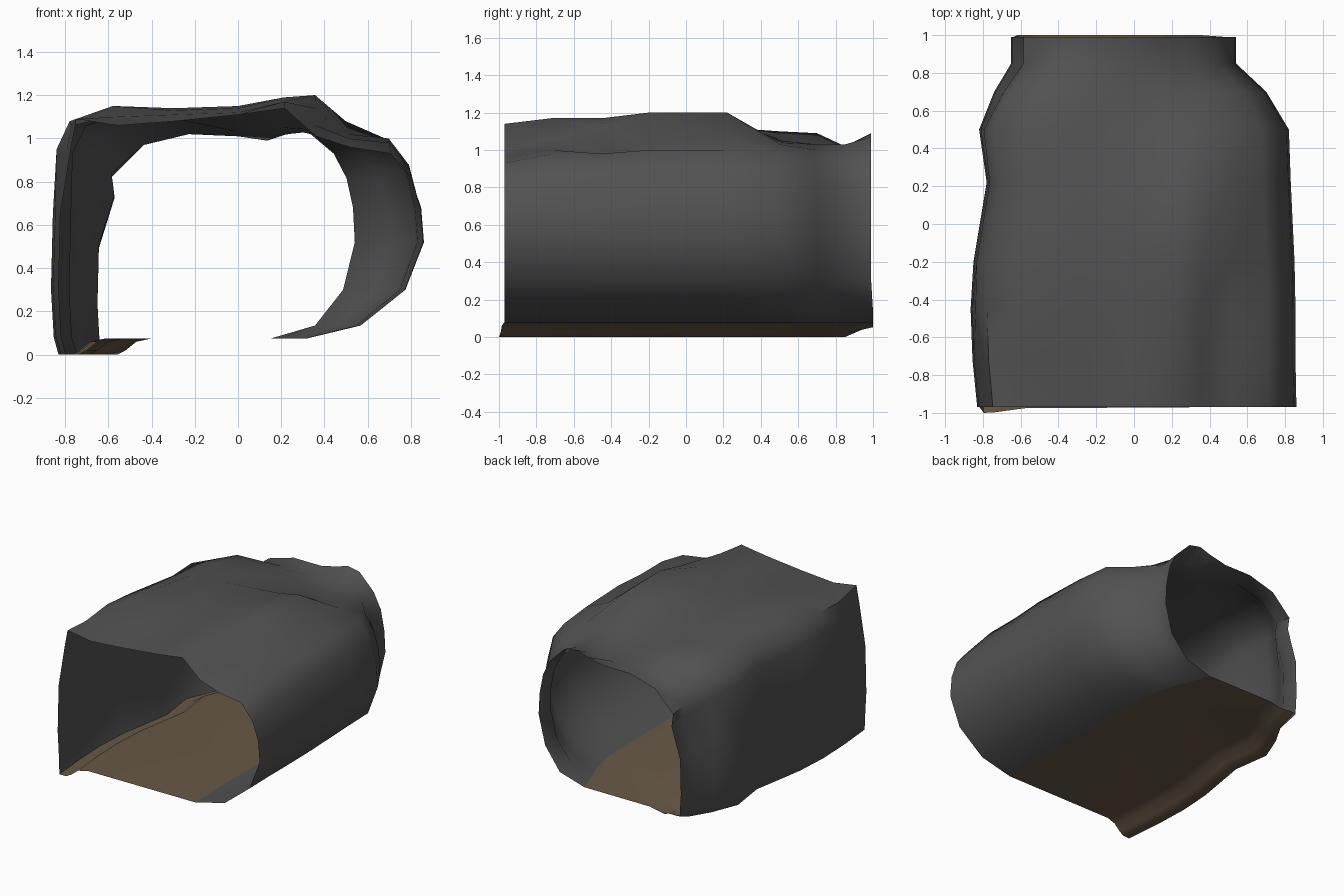
import bpy, bmesh

if "Cube" in bpy.data.objects:
    bpy.data.objects.remove(bpy.data.objects["Cube"])

def material(name, col):
    m = bpy.data.materials.new(name)
    m.diffuse_color = (*col, 1)
    m.use_nodes = True
    m.node_tree.nodes["Principled BSDF"].inputs["Base Color"].default_value = m.diffuse_color
    return m

ROCK = material("dark grey rock", (0.085, 0.085, 0.085))
EARTH = material("brown earth", (0.14, 0.1, 0.064))

# y, left x, right x, gutter depth z, left shoulder, ceiling heights from right to left
SECTIONS = [
    (-.97, -.83, .86, .00, .93, (.93, .96, 1.01, 1.14, 1.11, 1.08, 1.06, 1.09)),
    (-.72, -.855, .855, .00, .93, (.98, 1.0, 1.06, 1.17, 1.12, 1.11, 1.10, 1.06)),
    (-.45, -.865, .855, .00, .97, (.98, .98, 1.14, 1.17, 1.14, 1.13, 1.15, 1.08)),
    (-.20, -.85, .85, .00, .98, (1.0, 1.02, 1.20, 1.19, 1.15, 1.14, 1.15, 1.07)),
    (.22, -.78, .83, .00, .98, (1.0, 1.08, 1.20, 1.17, 1.15, 1.13, 1.12, 1.06)),
    (.50, -.82, .82, .00, .97, (.98, 1.03, 1.04, 1.05, 1.06, 1.09, 1.10, 1.04)),
    (.70, -.74, .70, .00, .93, (.93, 1.0, 1.03, 1.01, 1.03, 1.08, 1.09, .97)),
    (.85, -.65, .54, .00, .88, (.93, 1.03, 1.02, .99, 1.01, 1.02, .97, .84)),
    (.99, -.65, .54, .065, .88, (.95, 1.07, 1.09, 1.06, 1.03, 1.03, .97, .82)),
]
CEILING_X = (.82, .6, .42, .25, 0, .35, .67, .9)
RIGHT_WALL = ((.37, .075), (.66, .135), (.9, .3), (1, .52), (.985, .68), (.93, .86))
LEFT_WALL = ((.99, .6), (1, .28), (.985, .075))

def floor_right(y, rx):
    return rx * (.37 if y < .9 else .28)

def wall_profile(y, lx, rx, g, shoulder, heights):
    pts = [(rx * f, z) for f, z in RIGHT_WALL[:-1]]
    pts[0] = (floor_right(y, rx), .075)
    f, z = RIGHT_WALL[-1]
    pts.append((rx * f, z * heights[0] / .98))
    pts += [((rx if i < 5 else lx) * f, h) for i, (f, h) in enumerate(zip(CEILING_X, heights))]
    pts.append((lx * shoulder, .88 * heights[-1]))
    pts += [(lx * f, z * heights[-1]) for f, z in LEFT_WALL]
    pts.append((lx + .035, g))
    return pts

def floor_profile(y, lx, rx, g, shoulder, heights):
    # The gutter follows the left wall
    return [(lx + .035, g), (lx + .09, g), (lx + .13, g * .5 + .02),
            (lx + .18, .06), (lx + .25, .075), (floor_right(y, rx), .075)]

def loft(name, profile, mat):
    bm = bmesh.new()
    rows = []
    for s in SECTIONS:
        row = []
        for x, z in profile(*s):
            y = s[0]
            if s is SECTIONS[0] and z < .08 and x < 0:      # front lip of the gutter
                y = -1 + .03 * min(1, max(0, (x + .76) / .22))
            if s is SECTIONS[-1] and -.64 < x < .4 and z < .3:
                y = 1.0
            row.append(bm.verts.new((x, y, z)))
        rows.append(row)
    for a, b in zip(rows, rows[1:]):
        for i in range(len(a) - 1):
            bm.faces.new((a[i + 1], b[i + 1], b[i], a[i]))
    me = bpy.data.meshes.new(name)
    bm.to_mesh(me)
    bm.free()
    me.materials.append(mat)
    ob = bpy.data.objects.new(name, me)
    bpy.context.collection.objects.link(ob)
    bpy.ops.object.select_all(action='DESELECT')
    ob.select_set(True)
    bpy.context.view_layer.objects.active = ob
    bpy.ops.object.shade_smooth_by_angle(angle=0.9)
    return ob

# Rock walls and ceiling, and the earth floor with its side gutter
loft("tunnel_walls", wall_profile, ROCK)
loft("tunnel_floor", floor_profile, EARTH)
